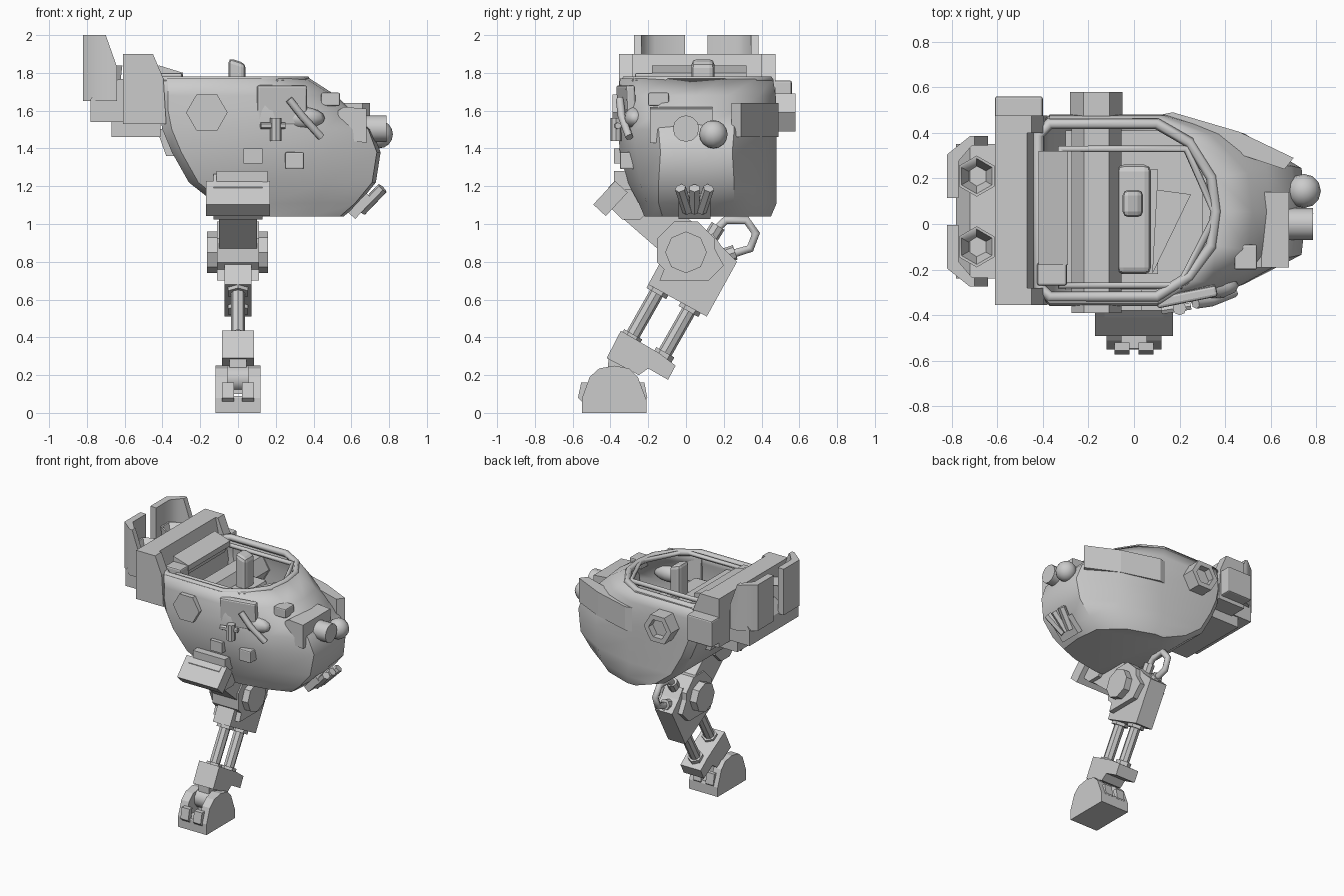
import bpy, bmesh, math
from mathutils import Vector, Matrix

if "Cube" in bpy.data.objects:
    bpy.data.objects.remove(bpy.data.objects["Cube"])


def finish(name, bm, angle=None, bevel=0):
    bmesh.ops.recalc_face_normals(bm, faces=bm.faces)
    me = bpy.data.meshes.new(name)
    bm.to_mesh(me)
    bm.free()
    ob = bpy.data.objects.new(name, me)
    bpy.context.collection.objects.link(ob)
    if bevel:
        m = ob.modifiers.new("bevel", 'BEVEL')
        m.width, m.segments = bevel, 2
    if angle:
        bpy.ops.object.select_all(action='DESELECT')
        ob.select_set(True)
        bpy.context.view_layer.objects.active = ob
        bpy.ops.object.shade_smooth_by_angle(angle=math.radians(angle))
    return ob


def prism(name, pts, axis, a, b, **kw):
    put = {'x': lambda u, v, w: (w, u, v), 'y': lambda u, v, w: (u, w, v),
           'z': lambda u, v, w: (u, v, w)}[axis]
    bm = bmesh.new()
    lo = [bm.verts.new(put(u, v, a)) for u, v in pts]
    hi = [bm.verts.new(put(u, v, b)) for u, v in pts]
    bm.faces.new(lo)
    bm.faces.new(hi)
    for i in range(len(pts)):
        j = (i + 1) % len(pts)
        bm.faces.new((lo[i], lo[j], hi[j], hi[i]))
    return finish(name, bm, **kw)


def box(name, c, s, rot=(0, 0, 0), **kw):
    bm = bmesh.new()
    bmesh.ops.create_cube(bm, size=1)
    R = Matrix.Rotation(rot[2], 4, 'Z') @ Matrix.Rotation(rot[1], 4, 'Y') @ Matrix.Rotation(rot[0], 4, 'X')
    bm.transform(Matrix.Translation(c) @ R @ Matrix.Diagonal((*s, 1)))
    return finish(name, bm, **kw)


def cyl(name, p, q, r, n=12, r2=None, spin=0, angle=40):
    p, q = Vector(p), Vector(q)
    bm = bmesh.new()
    bmesh.ops.create_cone(bm, cap_ends=True, segments=n, radius1=r,
                          radius2=r if r2 is None else r2, depth=(q - p).length)
    rot = (q - p).to_track_quat('Z', 'Y').to_matrix().to_4x4()
    bm.transform(Matrix.Translation((p + q) / 2) @ rot @ Matrix.Rotation(spin, 4, 'Z'))
    return finish(name, bm, angle=angle)


def ball(name, c, s):
    bm = bmesh.new()
    bmesh.ops.create_uvsphere(bm, u_segments=12, v_segments=8, radius=1)
    bm.transform(Matrix.Translation(c) @ Matrix.Diagonal((*s, 1)))
    return finish(name, bm, angle=60)


def tube(name, pts, r, cyclic=False):
    cu = bpy.data.curves.new(name, 'CURVE')
    cu.dimensions, cu.bevel_depth, cu.bevel_resolution = '3D', r, 1
    cu.use_fill_caps = True
    sp = cu.splines.new('POLY')
    sp.points.add(len(pts) - 1)
    for p, co in zip(sp.points, pts):
        p.co = (*co, 1)
    sp.use_cyclic_u = cyclic
    ob = bpy.data.objects.new(name, cu)
    bpy.context.collection.objects.link(ob)


def cut(ob, cutter):
    m = ob.modifiers.new("cut", 'BOOLEAN')
    m.object, m.operation, m.solver = cutter, 'DIFFERENCE', 'EXACT'
    cutter.hide_render = True
    cutter.hide_viewport = True


# Hull: stacked outlines, open at the top  (z, back, shoulder, nose, y0, y1, nose half width)
levels = [(1.77, -.42, .10, .38, -.35, .46, .15), (1.68, -.42, .13, .52, -.355, .475, .17),
          (1.60, -.42, .15, .60, -.36, .48, .20), (1.50, -.40, .15, .71, -.36, .48, .20),
          (1.38, -.35, .15, .755, -.35, .48, .19), (1.22, -.26, .14, .73, -.31, .48, .20),
          (1.11, -.12, .16, .64, -.25, .48, .20), (1.04, .06, .18, .56, -.22, .45, .18)]


def outline(xb, xm, xn, y0, y1, nw):
    yc, xs = .055, xm + (xn - xm) * .55
    ya, yb = y0 + (yc - nw - y0) * .4, y1 - (y1 - yc - nw) * .35
    return [(xb, y0 + .05), (xb + .05, y0), (xm, y0), (xs, ya), (xn - .02, yc - nw), (xn, yc),
            (xn - .02, yc + nw), (xs, yb), (xm, y1), (xb + .05, y1), (xb, y1 - .05)]


bm = bmesh.new()
rings = [[bm.verts.new((x, y, L[0])) for x, y in outline(*L[1:])] for L in levels]
for r0, r1 in zip(rings, rings[1:]):
    for i in range(11):
        j = (i + 1) % 11
        bm.faces.new((r0[j], r0[i], r1[i], r1[j]))
bm.faces.new(rings[-1])
hull = finish("hull", bm, angle=40)
sol = hull.modifiers.new("shell", 'SOLIDIFY')
sol.thickness, sol.offset = .025, -1

# Cockpit rim: outer lip and inner tube frame
tube("rim_lip", [(x, y, 1.76) for x, y in outline(-.42, .1, .36, -.32, .44, .15)], .025, True)
tube("rim_frame", [(-.32, .33, 1.76), (.23, .33, 1.76), (.36, .04, 1.76), (.2, -.27, 1.76),
                   (-.32, -.27, 1.76)], .018, True)

# Cockpit interior
box("cockpit_floor", (0, .06, 1.4), (.6, .7, .03))
cyl("cross_beam", (-.165, -.39, 1.59), (-.165, .5, 1.59), .11, 6, spin=math.pi / 6, angle=20)
port = cyl("side_port", (-.165, .45, 1.59), (-.165, .58, 1.59), .115, 6, spin=math.pi / 6, angle=20)
cut(port, cyl("port_cutter", (-.165, .53, 1.59), (-.165, .65, 1.59), .075, 6, spin=math.pi / 6))
box("seat_base", (.02, .01, 1.46), (.17, .46, .14))
box("seat_back", (0, .02, 1.57), (.15, .48, .12), bevel=.03)
prism("periscope", [(-.05, 1.56), (-.05, 1.88), (.04, 1.85), (.04, 1.56)], 'y', .03, .15, bevel=.025)
prism("console", [(.08, -.22), (.25, .13), (.1, .15)], 'z', 1.48, 1.56)
cyl("cockpit_roll", (-.36, -.17, 1.74), (-.36, .31, 1.74), .045, 8)
box("roll_end", (-.36, -.22, 1.75), (.13, .1, .1), bevel=.01)
prism("back_wedge", [(-.42, 1.84), (-.29, 1.8), (-.29, 1.76), (-.42, 1.76)], 'y', -.18, .32)

# Rear engine housing with a recess facing the cockpit
rear = prism("rear_housing", [(-.61, 1.53), (-.61, 1.9), (-.45, 1.9), (-.395, 1.77), (-.38, 1.53)],
             'y', -.355, .475)
cut(rear, prism("housing_cutter", [(-.48, 1.95), (-.44, 1.76), (-.3, 1.76), (-.3, 1.95)], 'y', -.28, .4))
box("housing_side_box", (-.505, .51, 1.66), (.21, .1, .2), bevel=.01)
box("rear_belly_box", (-.54, .06, 1.5), (.26, .56, .08))
prism("rear_keel", [(-.43, 1.5), (-.38, 1.36), (-.3, 1.36), (-.3, 1.52)], 'y', -.12, .25)
prism("pod_bridge", [(-.78, 1.54), (-.78, 1.66), (-.72, 1.75), (-.6, 1.77), (-.6, 1.54)], 'y', -.24, .35)

# Twin engine pods: wrapped armour shell around a hexagonal nozzle
for side, label in ((1, "left"), (-1, "right")):
    Y = lambda d: .055 + side * d
    shell = prism(label + "_pod_shell",
                  [(-.82, Y(.06)), (-.82, Y(.25)), (-.72, Y(.33)), (-.64, Y(.33)), (-.64, Y(.29)),
                   (-.71, Y(.29)), (-.77, Y(.22)), (-.77, Y(.06))], 'z', 1.65, 2.0, angle=50)
    cut(shell, prism(label + "_pod_cutter", [(-.7, 2.05), (-.7, 2.0), (-.64, 1.83), (-.5, 1.83), (-.5, 2.05)],
                     'y', -.5, .6))
    noz = cyl(label + "_nozzle", (-.69, Y(.155), 1.62), (-.69, Y(.155), 1.84), .06, 6, r2=.09, angle=20)
    cut(noz, cyl(label + "_nozzle_cutter", (-.69, Y(.155), 1.72), (-.69, Y(.155), 1.86), .03, 6, r2=.085))

# Nose: gun block, eye, jaw grille and trim
prism("gun_block", [(.52, 1.45), (.53, 1.6), (.56, 1.62), (.68, 1.61), (.68, 1.43)], 'y', -.19, .14)
cyl("gun_barrel", (.62, 0, 1.505), (.785, 0, 1.505), .07, 12)
ball("eye", (.745, .145, 1.475), (.075, .075, .075))
ball("cheek_bump", (.33, -.27, 1.56), (.13, .06, .06))
box("jaw_plate", (.65, .045, 1.095), (.05, .17, .14), (0, .75, 0))
for i in (-1, 0, 1):
    cyl("jaw_claw_%d" % (i + 1), (.65, .045 + i * .035, 1.07), (.765, .045 + i * .075, 1.19), .03, 6)
box("nose_box", (.49, -.145, 1.66), (.1, .11, .07), bevel=.008)

# Hull side trim
box("side_panel", (.23, -.315, 1.63), (.27, .05, .21), (.05, 0, .2), bevel=.012)
box("side_lamp", (.3, -.3, 1.335), (.1, .1, .09), bevel=.008)
cyl("side_canister", (.2, -.37, 1.44), (.2, -.37, 1.56), .03, 8)
tube("side_strut", [(.27, -.35, 1.66), (.34, -.34, 1.57), (.44, -.3, 1.46)], .022)
cyl("side_pin", (.12, -.38, 1.52), (.25, -.36, 1.52), .018, 6)
prism("far_armour_strip", [(.12, .48), (.17, .49), (.46, .405), (.7, .29), (.66, .24), (.12, .42)],
      'z', 1.46, 1.64)

# Hip mount and joint
box("hip_socket", (.08, -.32, 1.36), (.1, .12, .08))
box("hip_upper_mount", (.02, -.32, 1.23), (.27, .12, .1))
box("hip_plate", (0, -.4, 1.135), (.34, .09, .17), (-.75, 0, 0))
cyl("hip_joint", (-.13, -.29, 1.145), (.13, -.29, 1.145), .13, 8, spin=math.pi / 8, angle=20)

# Thigh and knee
prism("thigh", [(-.37, 1.06), (-.29, 1.25), (-.2, 1.22), (.1, .95), (.05, .77), (-.06, .79)], 'x', -.1, .1)
cyl("knee_disc", (-.11, 0, .86), (.11, 0, .86), .165, 8, spin=math.pi / 8, angle=20)
cyl("knee_cap", (-.165, 0, .85), (.16, 0, .85), .11, 8, angle=20)

# Shin block, hydraulic hose and pistons
prism("shin_block", [(-.2, .68), (-.14, .79), (.14, .95), (.19, .88), (.27, .8), (.11, .51)], 'x', -.072, .072)
prism("shin_cover", [(-.14, .7), (-.1, .8), (.13, .91), (.2, .78), (.12, .7)], 'x', -.11, .11)
tube("hose", [(0, .14, .95), (0, .21, 1.02), (0, .32, 1.02), (0, .37, .95), (0, .34, .87), (0, .24, .84)], .025)
cyl("hose_socket_top", (0, .12, .91), (0, .17, .99), .04, 8)
cyl("hose_socket_low", (0, .2, .83), (0, .26, .85), .04, 8)
for k, (dy, dz) in enumerate(((0, 0), (.17, -.095))):
    at = lambda t: (0, -.13 + dy - .17 * t, .68 + dz - .3 * t)
    cyl("piston_rod_%d" % k, at(0), at(1.05), .038, 8)
    cyl("piston_collar_top_%d" % k, at(0), at(.16), .06, 6)
    cyl("piston_collar_low_%d" % k, at(.88), at(1.1), .055, 6)

# Ankle and foot
prism("ankle_block", [(-.42, .29), (-.345, .435), (-.14, .315), (-.055, .25), (-.095, .175), (-.2, .235),
                      (-.25, .2)], 'x', -.085, .085)
prism("ankle_link", [(-.42, .1), (-.41, .3), (-.3, .3), (-.3, .1)], 'x', -.045, .045)
cyl("ankle_pin", (-.08, -.38, .18), (.08, -.38, .18), .07, 10)
foot = prism("foot", [(-.55, 0), (-.55, .08), (-.51, .19), (-.46, .235), (-.38, .25), (-.3, .235), (-.255, .19),
                      (-.21, .07), (-.21, 0)], 'x', -.12, .12)
cut(foot, box("foot_cutter", (0, -.39, .2), (.11, .5, .22)))
for s, side in ((-1, "left"), (1, "right")):
    prism(side + "_toe_guard", [(-.54, .05), (-.572, .08), (-.555, .16), (-.52, .16)], 'x', s * .02, s * .085)
    prism(side + "_heel_guard", [(-.23, .04), (-.205, .08), (-.22, .16), (-.25, .16)], 'x', s * .02, s * .085)
